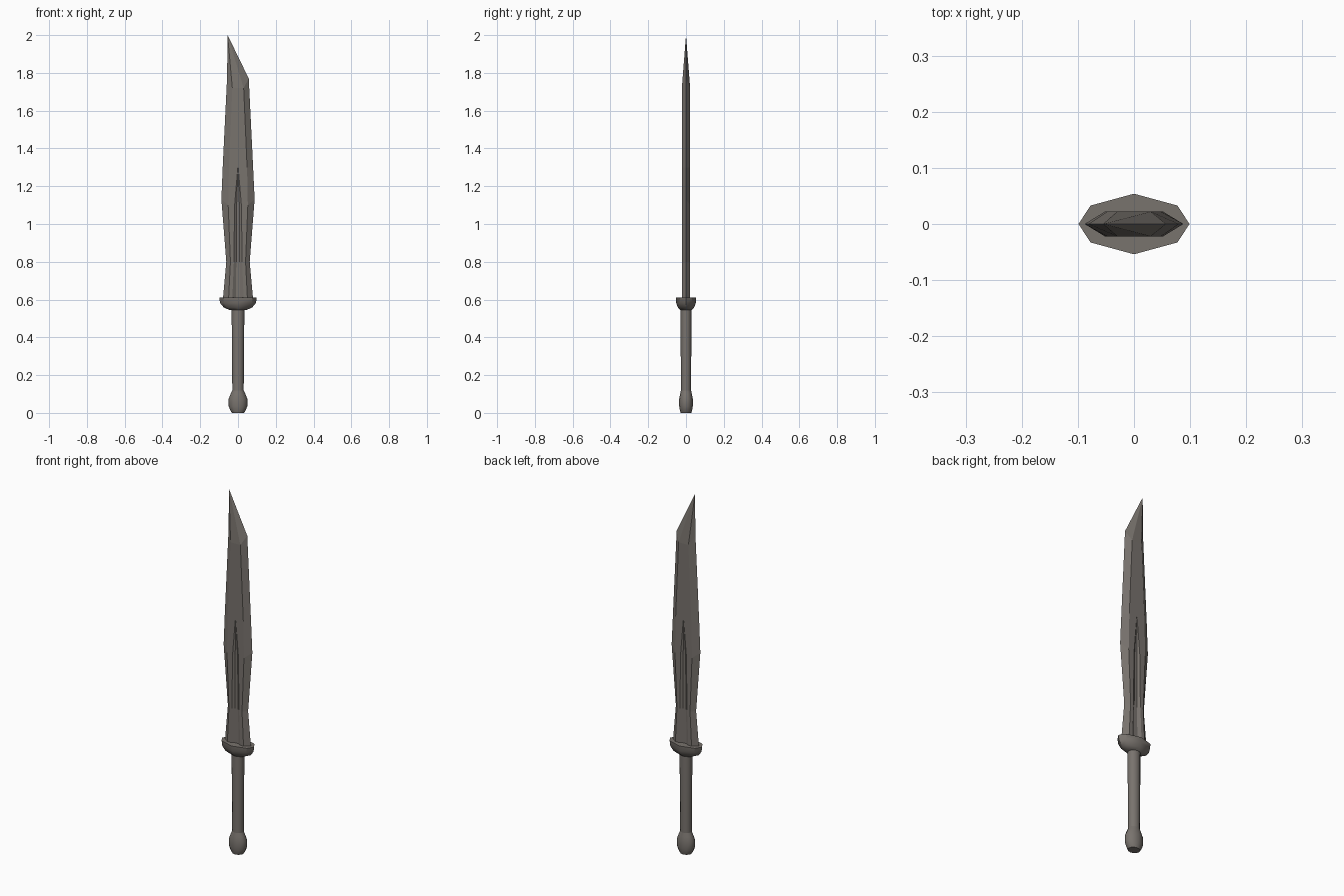
import bpy, bmesh, math

if "Cube" in bpy.data.objects:
    bpy.data.objects.remove(bpy.data.objects["Cube"])

steel = bpy.data.materials.new("warm grey metal")
steel.diffuse_color = (0.19, 0.172, 0.155, 1)
steel.use_nodes = True
steel.node_tree.nodes["Principled BSDF"].inputs["Base Color"].default_value = steel.diffuse_color


def loft(name, rings, smooth=None):
    """Skin a stack of equal-length point rings and cap both ends."""
    bm = bmesh.new()
    loops = [[bm.verts.new(p) for p in ring] for ring in rings]
    n = len(loops[0])
    for a, b in zip(loops, loops[1:]):
        for i in range(n):
            j = (i + 1) % n
            bm.faces.new((a[i], a[j], b[j], b[i]))
    bm.faces.new(loops[0][::-1])
    bm.faces.new(loops[-1])
    bmesh.ops.remove_doubles(bm, verts=bm.verts, dist=1e-5)
    bmesh.ops.recalc_face_normals(bm, faces=bm.faces)
    mesh = bpy.data.meshes.new(name)
    bm.to_mesh(mesh)
    bm.free()
    if smooth:
        mesh.shade_smooth()
        mesh.set_sharp_from_angle(angle=math.radians(smooth))
    mesh.materials.append(steel)
    ob = bpy.data.objects.new(name, mesh)
    bpy.context.collection.objects.link(ob)
    return ob


# Blade: bevelled section with a tapering central groove on each face
T = 0.022


def blade_ring(z, left, right, r, g, depth, edge_rise=0):
    half = [(-r, T), (-g, T), (-g * 0.4, T - depth), (g * 0.4, T - depth), (g, T), (r, T)]
    e = z + edge_rise
    return ([(left, 0, e)] + [(x, -y, z) for x, y in half]
            + [(right, 0, e)] + [(x, y, z) for x, y in reversed(half)])


blade = [
    blade_ring(0.60, -0.080, 0.080, 0.050, 0.030, 0.010),
    blade_ring(0.80, -0.062, 0.062, 0.040, 0.022, 0.010),
    blade_ring(1.10, -0.088, 0.088, 0.052, 0.018, 0.008, 0.03),
    blade_ring(1.30, -0.081, 0.080, 0.048, 0.001, 0.0),
    blade_ring(1.72, -0.058, 0.057, 0.030, 0.001, 0.0, 0.05),
    [(-0.055, 0, 2.0)] * 14,
]
loft("blade", blade)

# Guard: flattened eight-sided cup
outline = [(1, 0), (0.78, 0.61), (0, 1), (-0.78, 0.61),
           (-1, 0), (-0.78, -0.61), (0, -1), (0.78, -0.61)]
guard = [(0.545, 0.045, 0.030), (0.558, 0.075, 0.043), (0.582, 0.095, 0.052),
         (0.61, 0.099, 0.054)]
loft("guard", [[(x * a, y * b, z) for x, y in outline] for z, a, b in guard], 40)


# Grip and pommel: oval turned profiles
def turned(name, profile, sides=12):
    angles = [2 * math.pi * i / sides for i in range(sides)]
    loft(name, [[(a * math.cos(t), b * math.sin(t), z) for t in angles]
                for z, a, b in profile], 40)


turned("grip", [(0.10, 0.030, 0.027), (0.35, 0.032, 0.028), (0.56, 0.034, 0.029)])
turned("pommel", [(0.0, 0.032, 0.028), (0.012, 0.040, 0.032), (0.035, 0.049, 0.036),
                  (0.075, 0.049, 0.036), (0.10, 0.039, 0.031), (0.12, 0.030, 0.027)])
